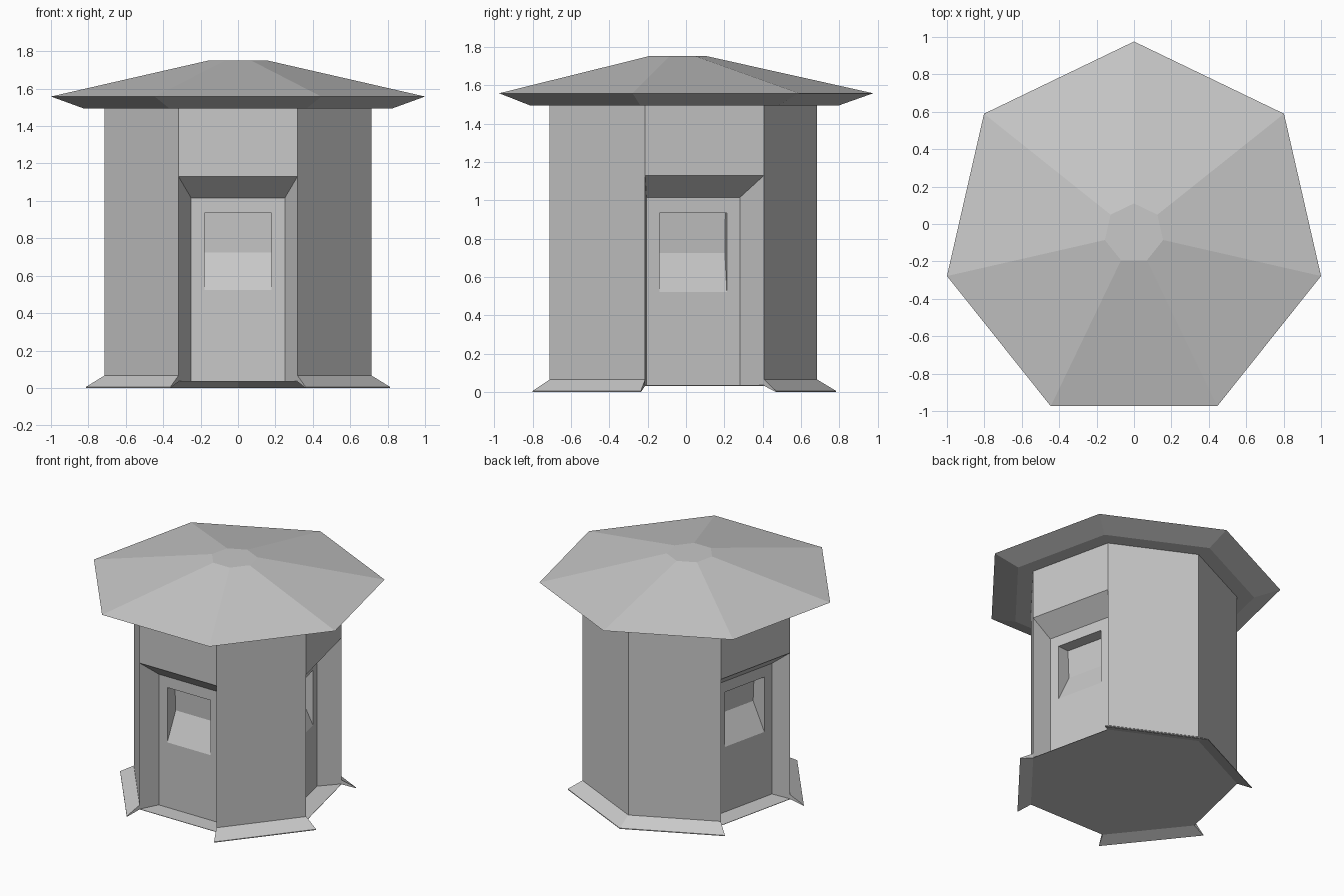
import bpy, bmesh, math
from mathutils import Vector

if "Cube" in bpy.data.objects:
    bpy.data.objects.remove(bpy.data.objects["Cube"])

SIDES = 7
CY = -0.05                     # plan centre on y
R = 0.733                      # wall circumradius
APO = R * math.cos(math.pi / SIDES)
HALF = R * math.sin(math.pi / SIDES)
STEP = 2 * math.pi / SIDES
FLOOR, UNDER, TOP = 0.036, 0.033, 1.495
HEAD = 1.13                    # niche opening height
# side index: (panel depth, panel sideways shift, window back shift)
NICHES = {0: (0.13, 0, 0), 2: (0.141, -0.029, 0.0125), 5: (0.141, 0.029, -0.0125)}

stone = bpy.data.materials.new("grey stone")
stone.diffuse_color = (0.58, 0.58, 0.58, 1)
stone.use_nodes = True
stone.node_tree.nodes["Principled BSDF"].inputs["Base Color"].default_value = stone.diffuse_color


def pt(k, u, d, z):
    """Point on side k: u to the right, d inward from the wall, z up."""
    a = -math.pi / 2 + k * STEP
    n, t = Vector((math.cos(a), math.sin(a), 0)), Vector((-math.sin(a), math.cos(a), 0))
    return Vector((0, CY, z)) + n * (APO - d) + t * u


def ring(r, z):
    """Heptagon corner points, one flat side to the front."""
    return [Vector((r * math.cos(a), CY + r * math.sin(a), z))
            for a in (-math.pi / 2 + (i - 0.5) * STEP for i in range(SIDES))]


def make(name, polys):
    bm = bmesh.new()
    for p in polys:
        bm.faces.new([bm.verts.new(v) for v in p])
    bmesh.ops.remove_doubles(bm, verts=bm.verts, dist=0.0005)
    me = bpy.data.meshes.new(name)
    bm.to_mesh(me)
    bm.free()
    me.materials.append(stone)
    ob = bpy.data.objects.new(name, me)
    bpy.context.collection.objects.link(ob)
    return ob


def loft(rings):
    """Quads between successive rings listed bottom to top, outside facing."""
    return [[lo[i], lo[(i + 1) % SIDES], hi[(i + 1) % SIDES], hi[i]]
            for lo, hi in zip(rings, rings[1:]) for i in range(SIDES)]


def rect(k, half, d, z0, z1, s=0.0):
    return [pt(k, s - half, d, z0), pt(k, s + half, d, z0),
            pt(k, s + half, d, z1), pt(k, s - half, d, z1)]


def frame(outer, inner):
    return [[outer[i], outer[(i + 1) % 4], inner[(i + 1) % 4], inner[i]] for i in range(4)]


# Roof: bevelled eave, shallow slopes and a small flat cap
rings = [ring(0.848, TOP), ring(1.0257, 1.558), ring(0.16, 1.751)]
make("roof", loft(rings) + [rings[-1], rings[0][::-1]])

# Floor slab underside
make("floor", [ring(R, UNDER)[::-1]])

# Walls: full panels, or a lintel and threshold edge where there is a niche
walls = []
for k in range(SIDES):
    if k in NICHES:
        walls += [rect(k, HALF, 0, HEAD, TOP), rect(k, HALF, 0, UNDER, FLOOR)]
    else:
        walls.append(rect(k, HALF, 0, UNDER, TOP))
make("walls", walls)

# Niches: splayed reveals, back panel and a window recess with a sloping sill
for n, (k, (depth, shift, back)) in enumerate(NICHES.items()):
    opening = rect(k, HALF, 0, FLOOR, HEAD)
    panel = rect(k, 0.25, depth, FLOOR, 1.015, shift)
    window = rect(k, 0.18, depth, 0.523, 0.934, shift)
    make(f"niche_{n + 1}", frame(opening, panel) + frame(panel, window))
    a, b, c, d = window
    s = shift + back
    mid_l, mid_r = (pt(k, s + u, depth + 0.1, 0.725) for u in (-0.18, 0.18))
    top_l, top_r = (pt(k, s + u, depth + 0.09, 0.934) for u in (-0.18, 0.18))
    make(f"window_recess_{n + 1}", [
        [a, b, mid_r, mid_l],              # sill
        [mid_l, mid_r, top_r, top_l],      # back
        [top_l, top_r, c, d],              # head
        [a, mid_l, top_l, d],              # left cheek
        [b, c, top_r, mid_r]])             # right cheek

# Flared base skirts on the plain walls, mitred at the corners
section = [(R, UNDER), (0.833, 0.0), (0.833, 0.006), (R, 0.066)]
rings = [ring(r, z) for r, z in section]
for k in range(SIDES):
    if k not in NICHES:
        left = [q[k] for q in rings]
        right = [q[(k + 1) % SIDES] for q in rings]
        faces = [[left[i], right[i], right[i + 1], left[i + 1]] for i in range(3)]
        make(f"base_skirt_{k}", faces + [left, right[::-1]])
